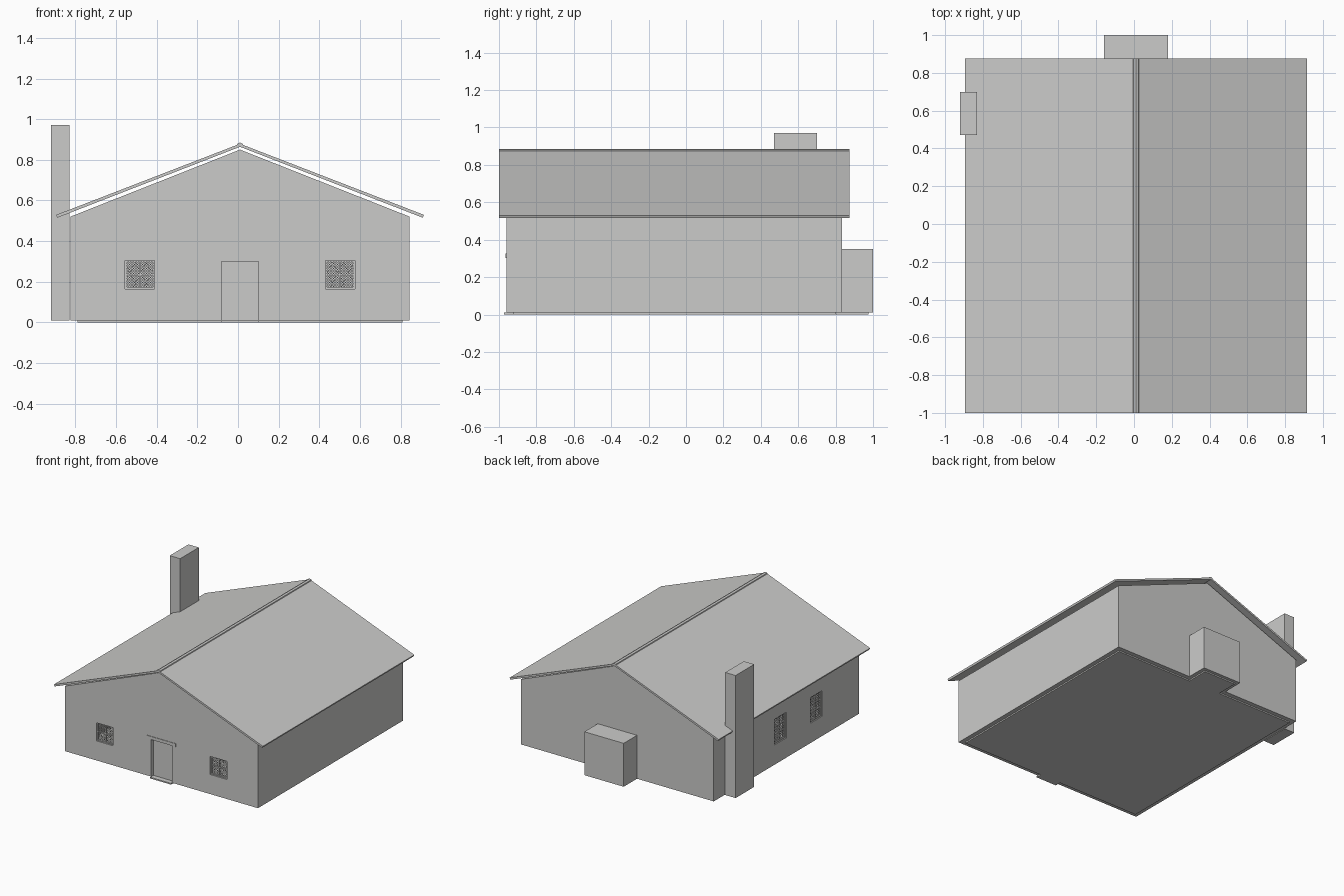
import bpy, bmesh
from mathutils import Matrix, Vector

if "Cube" in bpy.data.objects:
    bpy.data.objects.remove(bpy.data.objects["Cube"])

mat = bpy.data.materials.new("plain_grey")
mat.diffuse_color = (0.6, 0.6, 0.59, 1)
mat.use_nodes = True
mat.node_tree.nodes["Principled BSDF"].inputs["Base Color"].default_value = mat.diffuse_color
CX = 0.01  # centre line of the house


def finish(name, bm, matrix=None):
    if matrix:
        bm.transform(matrix)
    bmesh.ops.recalc_face_normals(bm, faces=bm.faces)
    me = bpy.data.meshes.new(name)
    bm.to_mesh(me)
    bm.free()
    me.materials.append(mat)
    ob = bpy.data.objects.new(name, me)
    bpy.context.collection.objects.link(ob)
    return ob


def add_box(bm, x0, x1, y0, y1, z0, z1):
    m = Matrix.Translation(((x0 + x1) / 2, (y0 + y1) / 2, (z0 + z1) / 2))
    bmesh.ops.create_cube(bm, size=1, matrix=m @ Matrix.Diagonal((x1 - x0, y1 - y0, z1 - z0, 1)))


def box(name, *b):
    bm = bmesh.new()
    add_box(bm, *b)
    return finish(name, bm)


def prism(name, pts, y0, y1):
    bm = bmesh.new()
    f = bm.faces.new([bm.verts.new((x, y0, z)) for x, z in pts])
    r = bmesh.ops.extrude_face_region(bm, geom=[f])
    vs = [v for v in r["geom"] if isinstance(v, bmesh.types.BMVert)]
    bmesh.ops.translate(bm, verts=vs, vec=(0, y1 - y0, 0))
    return finish(name, bm)


def cut(target, cutter):
    cutter.hide_render = True
    mod = target.modifiers.new("cut", "BOOLEAN")
    mod.operation, mod.object, mod.solver = "DIFFERENCE", cutter, "EXACT"
    bpy.context.view_layer.objects.active = target
    bpy.ops.object.modifier_apply(modifier=mod.name)
    bpy.data.objects.remove(cutter)


def bar(bm, a, b, t):
    # thin square bar between two points in the window plane
    d = b - a
    m = Matrix.Translation((a + b) / 2) @ d.to_track_quat("Z", "Y").to_matrix().to_4x4()
    bmesh.ops.create_cube(bm, size=1, matrix=m @ Matrix.Diagonal((t, t, d.length, 1)))


def window(name, matrix, z0, z1, rows):
    # frame, glazing bars and diamond lattice
    h, f, t, n = 0.0725, 0.008, 0.002, 5
    bm = bmesh.new()
    for s in (-1, 1):
        xs = sorted((s * h, s * (h - f)))
        add_box(bm, *xs, 0.008, 0.024, z0, z1)
    add_box(bm, -0.003, 0.003, 0.01, 0.022, z0 + f, z1 - f)
    for z in (z0, z1 - f):
        add_box(bm, -h + f, h - f, 0.008, 0.024, z, z + f)
    step = (z1 - z0 - 2 * f) / rows
    for r in range(rows):
        zb = z0 + f + r * step
        if r:
            add_box(bm, -h + f, h - f, 0.01, 0.022, zb - 0.003, zb + 0.003)
        for xb in (-h + f, 0):
            w = h - f
            for k in range(1, 2 * n):
                c = k / n
                u0, u1 = max(0, c - 1), min(1, c)
                for flip in (False, True):
                    p = [Vector((xb + (1 - u if flip else u) * w, 0.016, zb + (c - u) * step))
                         for u in (u0, u1)]
                    bar(bm, p[0], p[1], t)
    return finish(name, bm, matrix)


# hollow gabled walls
walls = prism("walls", [(-0.825, 0.01), (0.845, 0.01), (0.845, 0.52), (CX, 0.85), (-0.825, 0.52)], -0.96, 0.835)
cut(walls, box("room_cutter", -0.79, 0.81, -0.925, 0.80, -0.1, 1))
cut(walls, box("door_cutter", -0.08, 0.10, -1, -0.9, -0.1, 0.30))
cut(walls, box("hearth_cutter", -0.13, 0.15, 0.78, 0.9, -0.1, 0.32))

# windows: two in front, two taller ones on the left side
turn = Matrix.Rotation(-1.5707963, 4, "Z")
for i, x in enumerate((-0.4825, 0.5025)):
    cut(walls, box("window_cutter", x - 0.0725, x + 0.0725, -1, -0.9, 0.163, 0.305))
    window("front_window_%d" % i, Matrix.Translation((x, -0.96, 0)), 0.163, 0.305, 2)
for i, y in enumerate((0.01, -0.435)):
    cut(walls, box("window_cutter", -0.87, -0.77, y - 0.0725, y + 0.0725, 0.165, 0.365))
    window("side_window_%d" % i, Matrix.Translation((-0.825, y, 0)) @ turn, 0.165, 0.365, 3)

# floor slab with doorstep and hearth tabs
box("floor", -0.79, 0.81, -0.925, 0.80, 0, 0.01)
box("doorstep", -0.08, 0.10, -0.972, -0.925, 0, 0.01)
box("hearth_floor", -0.13, 0.15, 0.80, 0.975, 0, 0.01)

# door and its lintel
box("door", -0.08, 0.10, -0.933, -0.925, 0.01, 0.30)
box("lintel", -0.115, 0.135, -0.964, -0.96, 0.302, 0.326)

# hollow hearth box at the back
hearth = box("hearth_box", -0.16, 0.18, 0.835, 1.0, 0.01, 0.35)
cut(hearth, box("hearth_inside", -0.13, 0.15, 0.80, 0.975, -0.1, 0.32))

# chimney stack
box("chimney", -0.92, -0.83, 0.47, 0.70, 0.01, 0.97)

# roof slabs and ridge cap
for side, s in (("left", -1), ("right", 1)):
    pts = [(0, 0.879), (0.905, 0.529), (0.899, 0.515), (0, 0.864)]
    prism("roof_" + side, [(CX + s * x, z) for x, z in pts], -1.0, 0.875)
prism("ridge_cap", [(CX - 0.016, 0.872), (CX - 0.013, 0.879), (CX, 0.885),
                    (CX + 0.013, 0.879), (CX + 0.016, 0.872), (CX, 0.877)], -1.0, 0.875)
